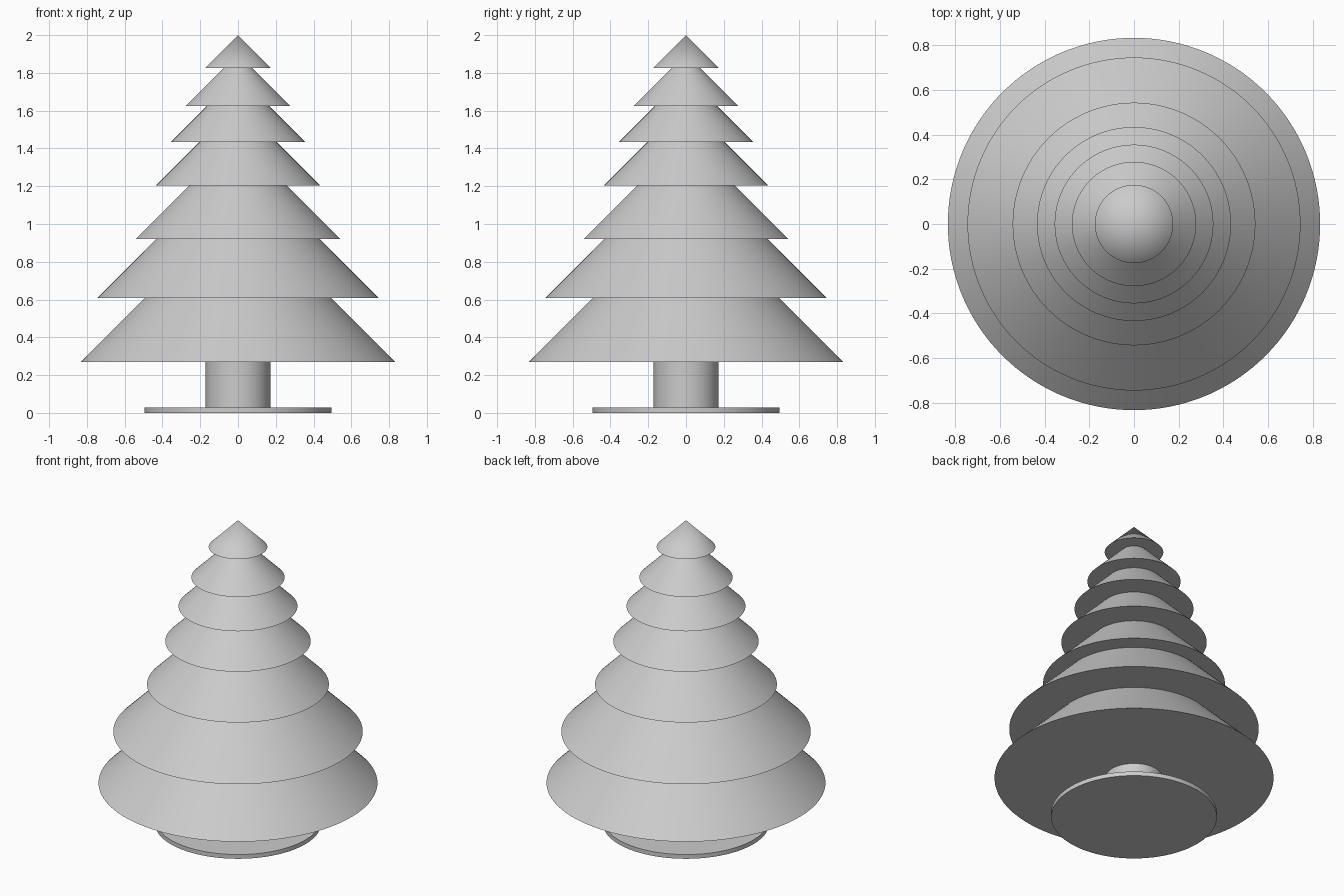
import bpy
import math

cube = bpy.data.objects.get("Cube")
if cube:
    bpy.data.objects.remove(cube, do_unlink=True)

SIDES = 128

grey = bpy.data.materials.new("plain_grey")
grey.use_nodes = True
colour = (0.6, 0.6, 0.6, 1)
grey.diffuse_color = colour
grey.node_tree.nodes["Principled BSDF"].inputs["Base Color"].default_value = colour


def round_part(name, bottom, top, r_bottom, r_top):
    """Closed upright cylinder or cone with smooth sides and crisp rims."""
    bpy.ops.mesh.primitive_cone_add(
        vertices=SIDES, radius1=r_bottom, radius2=r_top,
        depth=top - bottom, location=(0, 0, (bottom + top) / 2))
    part = bpy.context.object
    part.name = name
    part.data.materials.append(grey)
    bpy.ops.object.shade_smooth_by_angle(angle=math.radians(30))
    return part


# Stand and trunk
round_part("base_disc", 0, 0.028, 0.495, 0.495)
round_part("trunk", 0.028, 0.27, 0.172, 0.172)

# Branch tiers: (bottom height, radius), each sloping at 45 degrees
tiers = [(0.27, 0.833), (0.608, 0.745), (0.92, 0.543), (1.204, 0.434),
         (1.434, 0.355), (1.624, 0.278), (1.825, 0.175)]
for i, (height, radius) in enumerate(tiers):
    top = tiers[i + 1][0] if i + 1 < len(tiers) else 2.0
    r_top = max(radius - (top - height), 0)
    round_part(f"branch_tier_{i + 1}", height, top, radius, r_top)
